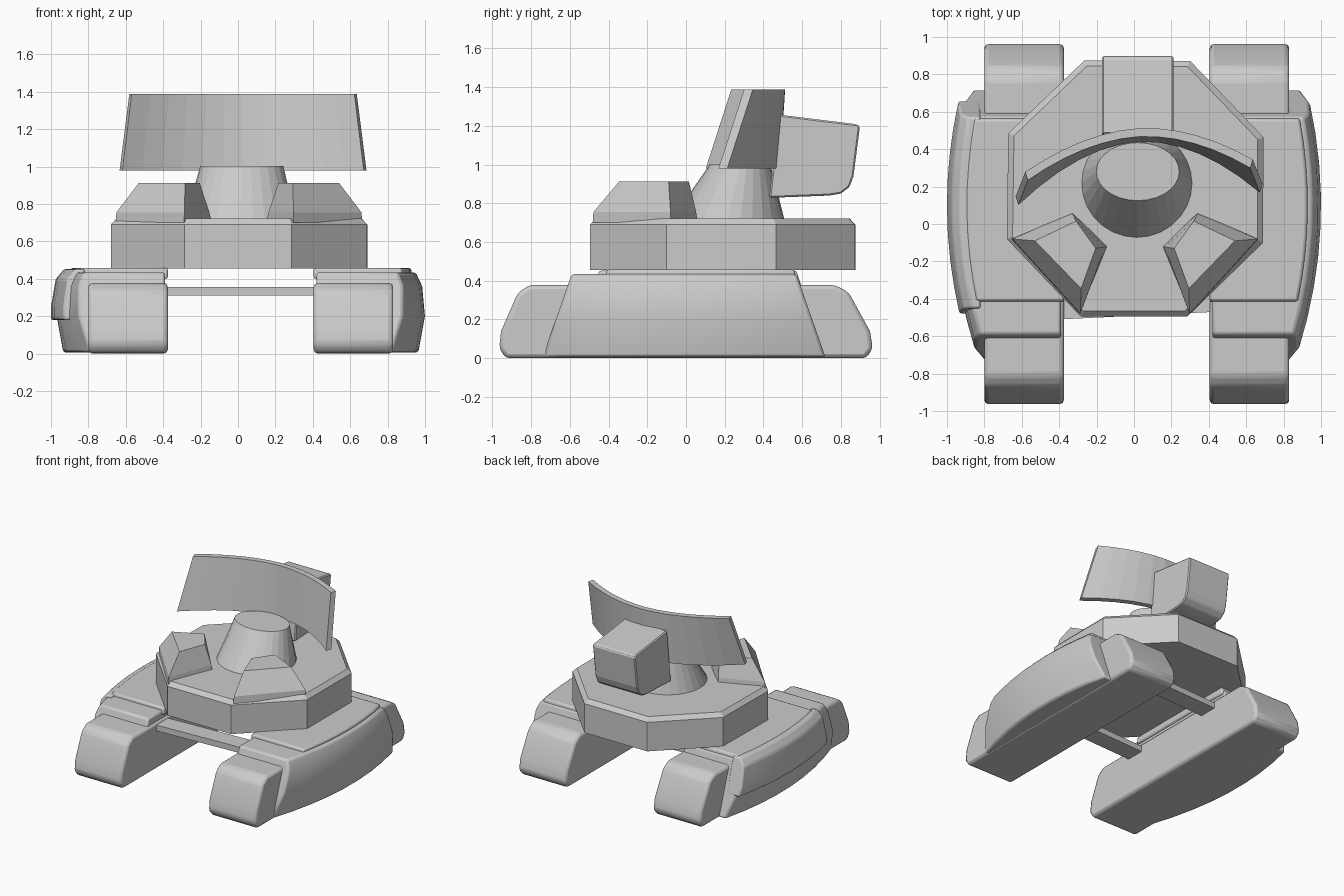
import bpy, bmesh, math

if "Cube" in bpy.data.objects:
    bpy.data.objects.remove(bpy.data.objects["Cube"])

CX = 0.015  # mirror plane of the paired hull parts


def loft(name, loops, bevel=0.0, segs=2, smooth=False):
    """Skin a list of equal-length vertex loops and cap both ends."""
    bm = bmesh.new()
    rows = [[bm.verts.new(p) for p in lp] for lp in loops]
    n = len(rows[0])
    for a, b in zip(rows, rows[1:]):
        for i in range(n):
            j = (i + 1) % n
            bm.faces.new((a[i], a[j], b[j], b[i]))
    bm.faces.new(rows[0])
    bm.faces.new(rows[-1])
    bmesh.ops.recalc_face_normals(bm, faces=bm.faces)
    me = bpy.data.meshes.new(name)
    bm.to_mesh(me)
    bm.free()
    ob = bpy.data.objects.new(name, me)
    bpy.context.collection.objects.link(ob)
    if bevel:
        m = ob.modifiers.new("bevel", "BEVEL")
        m.width, m.segments, m.limit_method = bevel, segs, "ANGLE"
        m.angle_limit = math.radians(25)
    if smooth:
        bpy.ops.object.select_all(action="DESELECT")
        ob.select_set(True)
        bpy.context.view_layer.objects.active = ob
        bpy.ops.object.shade_smooth_by_angle(angle=math.radians(20))
    return ob


def mirrored(loops, side, c=CX):
    return [[(p[0] if side > 0 else 2 * c - p[0], p[1], p[2]) for p in lp] for lp in loops]


def outer(y):
    """Bowed outer edge of the pontoon armour."""
    return 1.0 - 0.135 * ((y - 0.1) / 0.82) ** 2


def hull(x_in, levels, y_bot, y_top, n=8):
    """Cross-sections along y; levels are (z, inset) going up the outer side."""
    z0, z1 = levels[0][0], levels[-1][0]
    loops = []
    for i in range(n + 1):
        t = i / n
        lp = []
        for z, inset in levels:
            k = (z - z0) / (z1 - z0)
            ya = y_bot[0] + (y_top[0] - y_bot[0]) * k
            yb = y_bot[1] + (y_top[1] - y_bot[1]) * k
            y = ya + (yb - ya) * t
            lp.append((outer(y) - inset, y, z))
        lp.append((x_in, lp[-1][1], z1))
        lp.append((x_in, lp[0][1], z0))
        loops.append(lp)
    return loops


# Pontoons: running tracks, bowed armour and raised deck on both sides
track = [(-0.93, 0.0), (-0.965, 0.05), (-0.955, 0.14), (-0.87, 0.335), (-0.81, 0.378),
         (0.77, 0.378), (0.84, 0.34), (0.95, 0.14), (0.965, 0.05), (0.93, 0.0)]
track_x = [(0.405, 0.0), (0.83, 0.0)]
armour = hull(0.42, [(0.005, 0.035), (0.2, 0.0), (0.36, 0.015), (0.435, 0.05)],
              (-0.74, 0.72), (-0.59, 0.57))
deck = hull(0.405, [(0.40, 0.065), (0.458, 0.075)], (-0.42, 0.57), (-0.41, 0.56))
for side, tag in ((1, "right"), (-1, "left")):
    loops = [[(x, y, z) for y, z in track] for x, _ in track_x]
    loft(tag + "_track", mirrored(loops, side), 0.022, 2, True)
    loft(tag + "_armour", mirrored(armour, side), 0.015, 2, True)
    loft(tag + "_deck", mirrored(deck, side), 0.012, 2, True)

# Extra outer plate on the left side only
plate = hull(0.85, [(0.18, -0.03), (0.25, -0.03), (0.40, -0.005), (0.452, 0.04)],
             (-0.48, 0.66), (-0.45, 0.57))
loft("left_outer_plate", mirrored(plate, -1), 0.012, 2, True)

# Thin cross bars joining the pontoons
for name, y in (("front_cross_bar", -0.42), ("rear_cross_bar", 0.42)):
    loft(name, [[(x, y - 0.075 + d, 0.31), (x, y + 0.075 + d, 0.31),
                 (x, y + 0.075 + d, 0.357), (x, y - 0.075 + d, 0.357)]
                for x, d in ((-0.5, -0.02), (0.53, 0.03))])

# Octagonal turret platform with chamfered top
octagon = [(-0.285, -0.495), (0.285, -0.495), (0.69, -0.1), (0.692, 0.465),
           (0.30, 0.872), (-0.265, 0.875), (-0.672, 0.485), (-0.68, -0.08)]


def ring(z, s):
    return [(0.005 + (x - 0.005) * s, 0.19 + (y - 0.19) * s, z) for x, y in octagon]


loft("turret_platform", [ring(0.455, 1), ring(0.69, 1), ring(0.722, 0.955)])

# Angular blocks on the two front corners
base = [(-0.655, -0.08), (-0.288, -0.482), (-0.14, -0.12), (-0.33, 0.06)]
mid = [(-0.65, -0.08), (-0.287, -0.478), (-0.153, -0.122), (-0.326, 0.052)]
top = [(-0.53, -0.09), (-0.283, -0.345), (-0.205, -0.13), (-0.31, 0.015)]
block = [[(x, y, z) for x, y in lp] for lp, z in ((base, 0.70), (mid, 0.755), (top, 0.913))]
for side, tag in ((1, "left"), (-1, "right")):
    loft(tag + "_corner_block", mirrored(block, side, 0.005))


# Tapered oval pedestal
def oval(cx, cy, rx, ry, z, n=28):
    return [(cx + rx * math.cos(2 * math.pi * i / n),
             cy + ry * math.sin(2 * math.pi * i / n), z) for i in range(n)]


loft("pedestal", [oval(0.015, 0.215, 0.298, 0.295, 0.71), oval(0.02, 0.28, 0.222, 0.155, 1.003)])

# Curved dish panel, leaning and slightly yawed
dish = []
for i in range(13):
    u = -1 + i / 6
    lp = []
    for hw, yc, sag, z, off in ((0.66, 0.485, 0.305, 0.98, 0), (0.608, 0.512, 0.20, 1.388, 0),
                                (0.595, 0.467, 0.20, 1.388, 1), (0.645, 0.44, 0.305, 0.98, 1)):
        lp.append((0.027 + hw * u, yc - sag * abs(u) ** 1.9 + 0.033 * u, z))
    dish.append(lp)
loft("dish_panel", dish)

# Counterweight box behind the dish, rounded lower rear edge
box = [(0.43, 0.828), (0.74, 0.84), (0.80, 0.85), (0.845, 0.885), (0.865, 0.94),
       (0.898, 1.195), (0.885, 1.208), (0.48, 1.258)]
loft("counterweight_box", [[(x, y, z) for y, z in box] for x in (-0.17, 0.21)], 0.008, 1)
